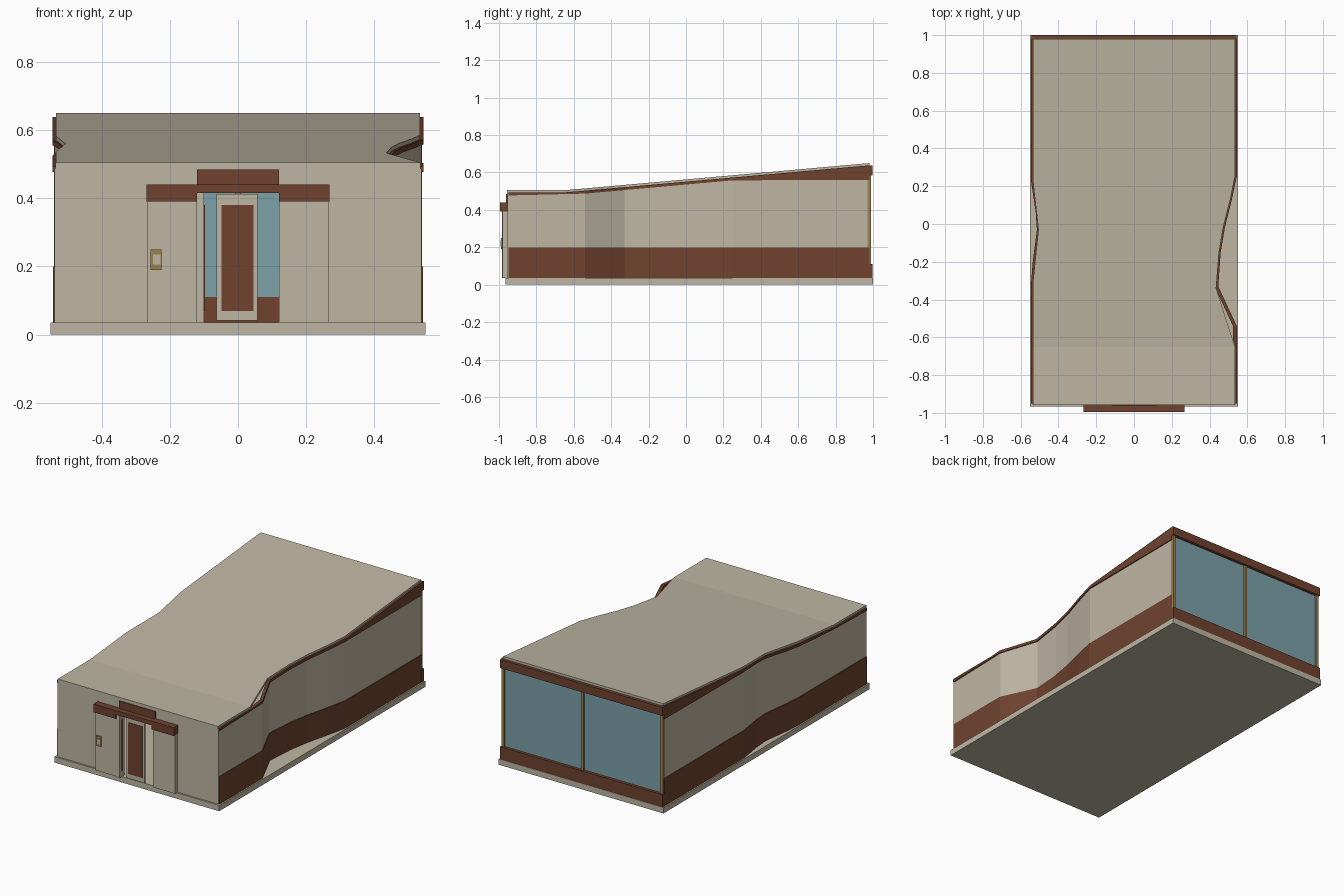
import bpy, bmesh

cube = bpy.data.objects.get("Cube")
if cube:
    bpy.data.objects.remove(cube, do_unlink=True)


def material(name, rgb):
    m = bpy.data.materials.new(name)
    m.diffuse_color = (*rgb, 1)
    m.use_nodes = True
    m.node_tree.nodes["Principled BSDF"].inputs["Base Color"].default_value = (*rgb, 1)
    return m


BEIGE = material("beige plaster", (0.52, 0.47, 0.37))
BROWN = material("brown wood", (0.16, 0.055, 0.028))
GLASS = material("blue glass", (0.2, 0.36, 0.4))
TAN = material("tan frame", (0.33, 0.23, 0.09))


def finish(name, bm, mat):
    bmesh.ops.recalc_face_normals(bm, faces=bm.faces)
    mesh = bpy.data.meshes.new(name)
    bm.to_mesh(mesh)
    bm.free()
    mesh.materials.append(mat)
    ob = bpy.data.objects.new(name, mesh)
    bpy.context.collection.objects.link(ob)
    return ob


def box(name, mat, x, y, z):
    bm = bmesh.new()
    bmesh.ops.create_cube(bm, size=1)
    for v in bm.verts:
        for i, (lo, hi) in enumerate((x, y, z)):
            v.co[i] = lo + (v.co[i] + 0.5) * (hi - lo)
    return finish(name, bm, mat)


def loft(name, mat, sections):
    """Skin a row of four-cornered sections and cap the ends."""
    bm = bmesh.new()
    rings = [[bm.verts.new(p) for p in s] for s in sections]
    for a, b in zip(rings, rings[1:]):
        for i in range(4):
            j = (i + 1) % 4
            bm.faces.new((a[i], a[j], b[j], b[i]))
    bm.faces.new(rings[0])
    bm.faces.new(rings[-1])
    return finish(name, bm, mat)


def lerp(points, t):
    """Read a value off a polyline of (t, value) points."""
    for (t0, v0), (t1, v1) in zip(points, points[1:]):
        if t <= t1:
            return v0 + (v1 - v0) * (t - t0) / (t1 - t0)
    return points[-1][1]


FRONT, BACK, FLOOR = -0.95, 0.98, 0.035
ROOF_LINE = [(FRONT, 0.505), (-0.65, 0.505), (BACK, 0.65)]
WALL_LINE = [(FRONT, 0.477), (-0.54, 0.487), (0.25, 0.558), (BACK, 0.56)]

# Plan lines of the side walls, as (y, distance from the centre line)
WALLS = {
    "left": (1, [(FRONT, 0.538), (-0.54, 0.538), (-0.33, 0.44), (-0.15, 0.453),
                 (-0.02, 0.475), (0.13, 0.512), (0.25, 0.538), (BACK, 0.538)]),
    "right": (-1, [(FRONT, 0.538), (-0.3, 0.538), (-0.2, 0.53), (-0.03, 0.508),
                   (0.06, 0.514), (0.22, 0.538), (BACK, 0.538)]),
}
ROOF_LEFT = [(FRONT, 0.535), (-0.65, 0.535), (-0.34, 0.435), (-0.15, 0.45),
             (-0.02, 0.472), (0.13, 0.51), (0.25, 0.534), (BACK, 0.534)]
ROOF_RIGHT = [(FRONT, 0.534), (-0.3, 0.534), (-0.03, 0.506), (0.22, 0.534), (BACK, 0.534)]


def roof_z(y):
    return lerp(ROOF_LINE, y)


def wall_z(y):
    return lerp(WALL_LINE, y)


def side_strip(name, mat, side, path, inner, outer, low, high):
    """A band that follows a side wall between two height rules."""
    ys = sorted({y for y, _ in path} | {-0.65})
    sections = []
    for y in ys:
        x = lerp(path, y)
        a, b = side * (x + inner), side * (x + outer)
        sections.append([(a, y, low(y)), (b, y, low(y)), (b, y, high(y)), (a, y, high(y))])
    loft(name, mat, sections)


# Floor slab
box("floor_slab", BEIGE, (-0.55, 0.55), (-0.965, 1.0), (0, FLOOR))

# Side walls with a brown skirting and a tapering brown fascia
for label, (side, path) in WALLS.items():
    side_strip(label + "_wall", BEIGE, side, path, -0.014, 0,
               lambda y: FLOOR, wall_z)
    side_strip(label + "_skirting", BROWN, side, path, -0.001, 0.004,
               lambda y: FLOOR, lambda y: 0.2)
    side_strip(label + "_fascia", BROWN, side, path, -0.014, 0.006,
               wall_z, lambda y: roof_z(y) - 0.012)

# Sloping roof
sections = []
for y in sorted({y for y, _ in ROOF_LEFT + ROOF_RIGHT}):
    l, r, top = lerp(ROOF_LEFT, y), -lerp(ROOF_RIGHT, y), roof_z(y)
    sections.append([(l, y, top - 0.015), (l, y, top), (r, y, top), (r, y, top - 0.015)])
loft("roof", BEIGE, sections)

# Front wall around the open doorway
for label, s in (("left", 1), ("right", -1)):
    box(label + "_front_wall", BEIGE, sorted((s * 0.12, s * 0.538)), (-0.955, -0.94), (FLOOR, 0.487))
    box(label + "_entry_panel", BEIGE, sorted((s * 0.12, s * 0.265)), (-0.98, -0.955), (FLOOR, 0.415))
    box(label + "_header_drop", BROWN, sorted((s * 0.12, s * 0.268)), (-0.995, -0.955), (0.39, 0.415))
box("front_roof_edge", BEIGE, (-0.535, 0.535), (-0.957, -0.94), (0.485, 0.505))
box("door_transom", BROWN, (-0.12, 0.12), (-0.962, -0.94), (0.415, 0.485))
box("door_header", BROWN, (-0.268, 0.268), (-0.995, -0.955), (0.415, 0.44))

# Door leaf, jamb and handle
box("door_leaf", BEIGE, (-0.063, 0.057), (-0.975, -0.963), (0.042, 0.413))
box("door_inset", BROWN, (-0.049, 0.045), (-0.978, -0.96), (0.07, 0.38))
box("door_jamb", BEIGE, (-0.122, -0.1), (-0.985, -0.94), (FLOOR, 0.415))
box("door_jamb_seal", BROWN, (-0.101, -0.097), (-0.975, -0.96), (0.07, 0.38))

# Entry control box
box("control_box", TAN, (-0.256, -0.224), (-0.988, -0.98), (0.19, 0.25))
box("control_screen", BEIGE, (-0.249, -0.228), (-0.991, -0.986), (0.205, 0.235))

# Glazed back wall
box("back_glass", GLASS, (-0.53, 0.53), (0.975, 0.98), (0.1, 0.59))
box("back_sill", BROWN, (-0.543, 0.543), (0.972, 0.998), (FLOOR, 0.11))
box("back_beam", BROWN, (-0.543, 0.543), (0.972, 0.998), (0.585, 0.636))
for label, x in (("right", -0.53), ("middle", 0), ("left", 0.53)):
    box(label + "_mullion", TAN, (x - 0.009, x + 0.009), (0.97, 0.99), (0.11, 0.585))
